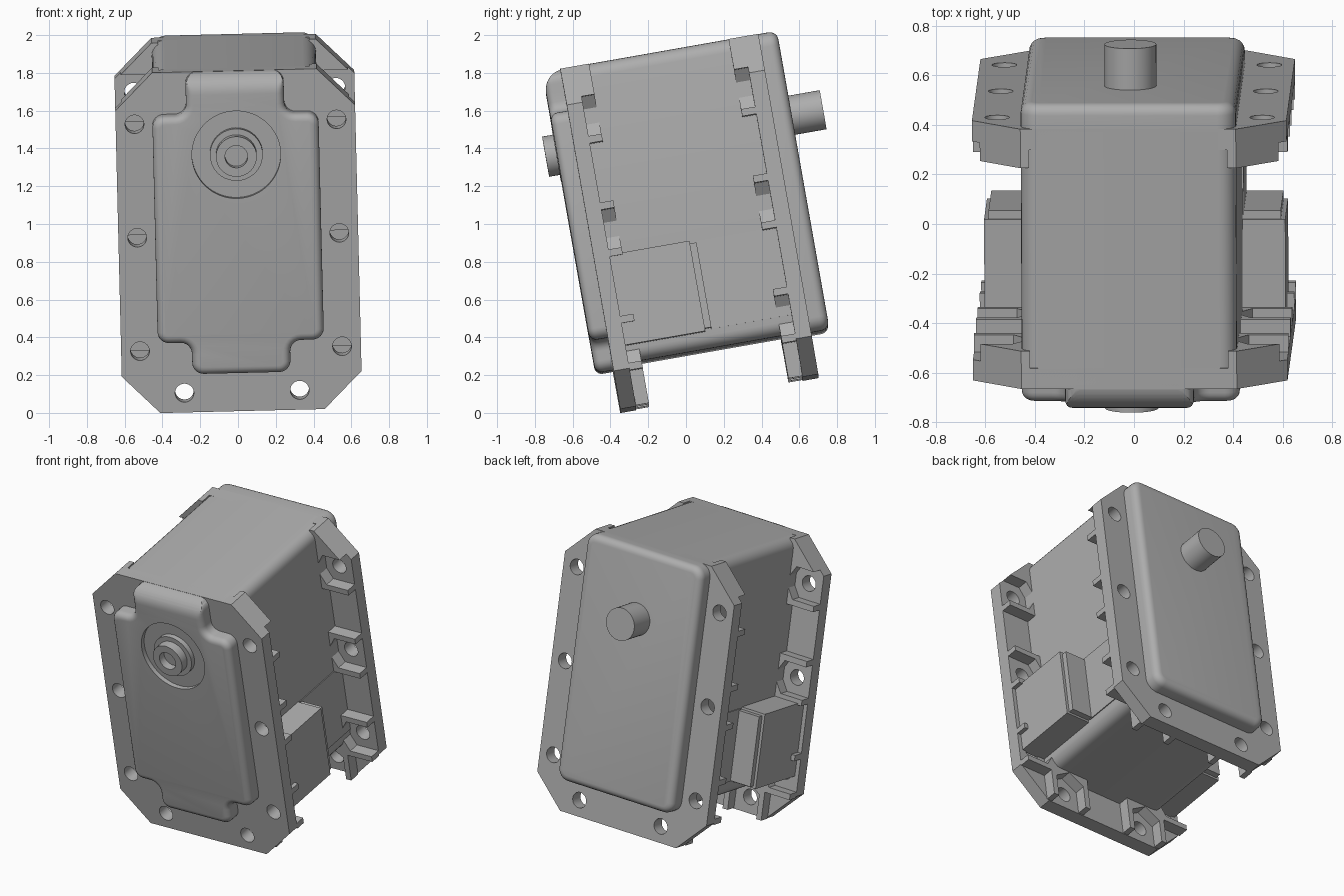
import bpy, bmesh, math
from mathutils import Matrix, Vector

if "Cube" in bpy.data.objects:
    bpy.data.objects.remove(bpy.data.objects["Cube"])

# Single grey plastic material
grey = bpy.data.materials.new("grey_plastic")
grey.use_nodes = True
colour = (0.42, 0.42, 0.42, 1)
grey.diffuse_color = colour
grey.node_tree.nodes["Principled BSDF"].inputs["Base Color"].default_value = colour

# The whole unit leans forward and rolls slightly
POSE = (Matrix.Translation((0, 0, 1)) @ Matrix.Rotation(math.radians(-1.4), 4, 'Y')
        @ Matrix.Rotation(math.radians(10), 4, 'X'))
HALF_W, TOP, BOTTOM = 0.435, 0.915, -0.68
FLANGE_W, CHAMFER = 0.635, 0.2


def circle(x, z, r, n=40):
    return [(x + r * math.cos(2 * math.pi * i / n), z + r * math.sin(2 * math.pi * i / n))
            for i in range(n)]


def rect(x0, x1, z0, z1):
    return [(x0, z0), (x1, z0), (x1, z1), (x0, z1)]


def rounded(pts, r, steps=6):
    """Round every right-angled corner of an outline, convex or concave."""
    out = []
    for i, p in enumerate(pts):
        p = Vector(p)
        a = (Vector(pts[i - 1]) - p).normalized()
        b = (Vector(pts[(i + 1) % len(pts)]) - p).normalized()
        for k in range(steps + 1):
            t = k / steps * math.pi / 2
            out.append(tuple(p + r * (a * (1 - math.sin(t)) + b * (1 - math.cos(t)))))
    return out


def prism(bm, outline, y0, y1):
    """Extrude an x-z outline along y; returns the face at y0."""
    face = bm.faces.new([bm.verts.new((x, y0, z)) for x, z in outline])
    geom = bmesh.ops.extrude_face_region(bm, geom=[face], use_keep_orig=True)["geom"]
    for v in geom:
        if isinstance(v, bmesh.types.BMVert):
            v.co.y = y1
    bmesh.ops.recalc_face_normals(bm, faces=bm.faces)
    return face


def make(name, bm):
    bmesh.ops.recalc_face_normals(bm, faces=bm.faces)
    mesh = bpy.data.meshes.new(name)
    bm.to_mesh(mesh)
    bm.free()
    mesh.materials.append(grey)
    ob = bpy.data.objects.new(name, mesh)
    bpy.context.collection.objects.link(ob)
    ob.matrix_world = POSE
    return ob


def part(name, pieces, bevel=0):
    """Object from (outline, y0, y1) pieces; bevel rounds the y0 rim."""
    bm = bmesh.new()
    for outline, y0, y1 in pieces:
        face = prism(bm, outline, y0, y1)
        if bevel:
            bmesh.ops.bevel(bm, geom=list(face.edges), offset=bevel, segments=5,
                            profile=0.5, affect='EDGES')
    return make(name, bm)


def activate(ob):
    bpy.ops.object.select_all(action='DESELECT')
    ob.select_set(True)
    bpy.context.view_layer.objects.active = ob


def cut(ob, pieces):
    cutter = part("cutter", pieces)
    cutter.hide_render = True
    mod = ob.modifiers.new("cut", 'BOOLEAN')
    mod.operation, mod.solver, mod.object = 'DIFFERENCE', 'EXACT', cutter
    activate(ob)
    bpy.ops.object.modifier_apply(modifier=mod.name)
    bpy.data.objects.remove(cutter)


parts = []

# Main housing
parts.append(part("housing", [(rounded(rect(-HALF_W, HALF_W, BOTTOM, TOP), 0.07), -0.5, 0.54)]))

# Octagonal mounting flanges with bolt holes
w, c = FLANGE_W, CHAMFER
octagon = [(w - c, TOP), (w, TOP - c), (w, c - TOP), (w - c, -TOP),
           (c - w, -TOP), (-w, c - TOP), (-w, TOP - c), (c - w, TOP)]
SIDE_X, SIDE_Z = 0.535, (0.64, 0.03, -0.58)
FOOT_X, FOOT_Z = 0.305, -0.81
bolts = [(s * SIDE_X, z) for s in (-1, 1) for z in SIDE_Z]
bolts += [(s * FOOT_X, FOOT_Z) for s in (-1, 1)]

# Half of an open hexagonal nut pocket: u points outward, v sideways
half_nut = [(-0.135, 0.0), (-0.125, 0.0), (-0.06, 0.107), (0.1, 0.107), (0.1, 0.145), (-0.135, 0.145)]
# Upper pocket wall grows into a gusset that follows the chamfer
gusset = [(-0.135, 0.0), (-0.125, 0.0), (-0.06, 0.107), (0.068, 0.107), (-0.1, 0.275), (-0.135, 0.275)]

for name, outer, inner, tip in (("front", -0.515, -0.43, -0.36), ("back", 0.55, 0.465, 0.39)):
    flange = part(name + "_flange", [(octagon, outer, inner)])
    cut(flange, [(circle(x, z, 0.05, 24), outer - 0.1, outer + 0.1) for x, z in bolts])
    parts.append(flange)
    walls = []
    for s in (-1, 1):
        for z in SIDE_Z:
            for d in (-1, 1):
                shape = gusset if d > 0 and z == SIDE_Z[0] else half_nut
                walls.append(([(s * (SIDE_X + u), z + d * v) for u, v in shape], inner, tip))
        for d in (-1, 1):
            walls.append(([(s * FOOT_X + d * v, FOOT_Z - u) for u, v in half_nut], inner, tip))
    parts.append(part(name + "_nut_pockets", walls))

# Back cover and mounting post
parts.append(part("back_cover", [(rounded(rect(-HALF_W, HALF_W, -0.69, TOP), 0.075), 0.65, 0.53)],
                  bevel=0.045))
parts.append(part("back_post", [(circle(0, 0.47, 0.105), 0.64, 0.82)]))

# Front cover: wide panel with a narrower column above and below
FRONT = -0.61
a, b = 0.26, 0.44
lo, hi = -0.53, 0.69
outline = [(-a, -0.7), (a, -0.7), (a, lo), (b, lo), (b, hi), (a, hi),
           (a, TOP), (-a, TOP), (-a, hi), (-b, hi), (-b, lo), (-a, lo)]
bm = bmesh.new()
rim = prism(bm, rounded(outline, 0.06), FRONT, -0.49)
bmesh.ops.bevel(bm, geom=list(rim.edges), offset=0.04, segments=5, profile=0.5, affect='EDGES')
# Roll the column over to the top of the housing
R = 0.11
for i in range(9):
    height = TOP - R + R * math.sin(i / 9 * math.pi / 2)
    bmesh.ops.bisect_plane(bm, geom=bm.verts[:] + bm.edges[:] + bm.faces[:],
                           plane_co=(0, 0, height), plane_no=(0, 0, 1))
for v in bm.verts:
    dz = v.co.z - (TOP - R)
    if dz > 0:
        v.co.y = max(v.co.y, FRONT + R - math.sqrt(max(R * R - dz * dz, 0)))
front_cover = make("front_cover", bm)
DIAL_Z = 0.48
cut(front_cover, [(circle(0, DIAL_Z, 0.235, 64), FRONT - 0.1, FRONT + 0.03)])
parts.append(front_cover)

# Output hub inside the round recess
hub = part("hub_collar", [(circle(0, DIAL_Z, 0.14), FRONT - 0.003, -0.55)])
boss = part("hub_tube", [(circle(0, DIAL_Z, 0.108), -0.67, -0.56)])
cut(boss, [(circle(0, DIAL_Z, 0.06), -0.8, -0.62)])
parts += [hub, boss]

# Cable connectors on both sides
for side, s in (("left", 1), ("right", -1)):
    parts.append(part(side + "_connector", [
        (rect(*sorted((s * 0.4, s * 0.608)), -0.59, -0.105), -0.44, 0.0),
        (rect(*sorted((s * 0.4, s * 0.59)), -0.575, -0.12), -0.01, 0.035)]))
    parts.append(part(side + "_panel", [
        (rect(*sorted((s * 0.43, s * 0.441)), -0.58, -0.11), 0.02, 0.47)]))

# Smooth the curved surfaces, keep crisp edges
for ob in parts:
    activate(ob)
    bpy.ops.object.shade_smooth_by_angle(angle=math.radians(32))
